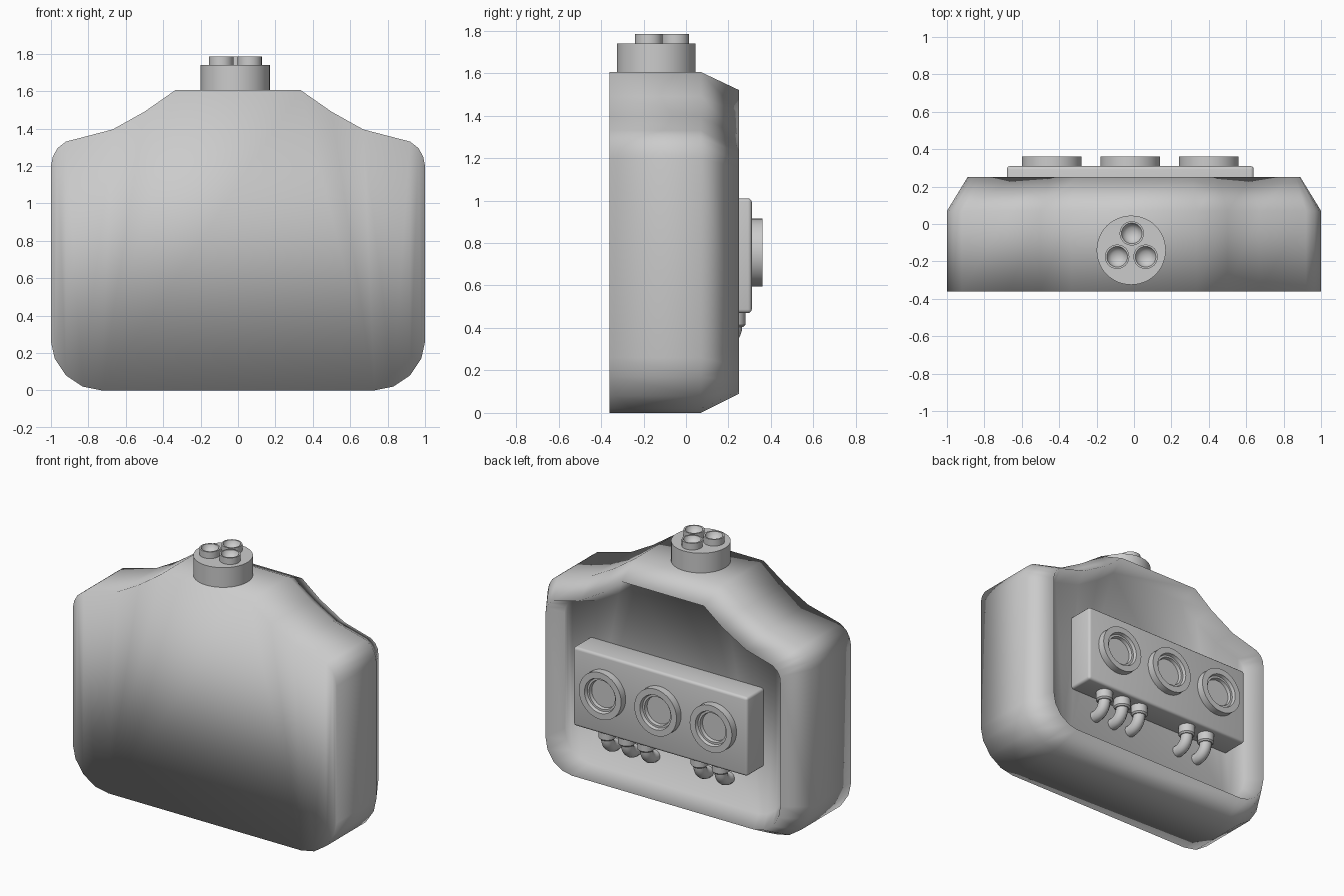
import bpy, bmesh, math
from mathutils import Matrix

if "Cube" in bpy.data.objects:
    bpy.data.objects.remove(bpy.data.objects["Cube"])


def finish(name, bm, smooth_angle=None):
    bmesh.ops.recalc_face_normals(bm, faces=bm.faces)
    me = bpy.data.meshes.new(name)
    bm.to_mesh(me)
    bm.free()
    ob = bpy.data.objects.new(name, me)
    bpy.context.collection.objects.link(ob)
    smooth(ob, smooth_angle)
    return ob


def smooth(ob, angle):
    bpy.ops.object.select_all(action='DESELECT')
    ob.select_set(True)
    bpy.context.view_layer.objects.active = ob
    if angle is None:
        bpy.ops.object.shade_smooth()
    else:
        bpy.ops.object.shade_smooth_by_angle(angle=math.radians(angle))


def lathe(name, profile, loc, seg=32, toward_back=False):
    """Spin (radius, height) points; closed with flat caps at both ends."""
    bm = bmesh.new()
    rings = [[bm.verts.new((r * math.cos(2 * math.pi * k / seg),
                            r * math.sin(2 * math.pi * k / seg), h))
              for k in range(seg)] for r, h in profile]
    for a, b in zip(rings, rings[1:]):
        for k in range(seg):
            n = (k + 1) % seg
            bm.faces.new((a[k], a[n], b[n], b[k]))
    bm.faces.new(rings[0])
    bm.faces.new(rings[-1])
    m = Matrix.Translation(loc)
    if toward_back:
        m = m @ Matrix.Rotation(-math.pi / 2, 4, 'X')
    bm.transform(m)
    return finish(name, bm, 35)


# Tank shell: half outlines (x, z) from top centre round to the bottom
outer = [(.335, 1.605), (.50, 1.49), (.67, 1.395), (.92, 1.33), (.965, 1.295),
         (.99, 1.25), (1, 1.20), (1, .26), (.98, .17), (.92, .08), (.83, .02), (.73, 0)]
rim = [(.31, 1.52), (.45, 1.41), (.63, 1.305), (.83, 1.25), (.865, 1.225),
       (.885, 1.19), (.89, 1.15), (.89, .30), (.875, .22), (.83, .15), (.76, .105), (.69, .09)]
floor = [(x * .93, .8 + (z - .8) * .93) for x, z in rim]

bm = bmesh.new()
rings = []
for half, y in ((outer, -.36), (outer, .07), (rim, .25), (floor, .13)):
    pts = half + [(-x, z) for x, z in reversed(half)]
    rings.append([bm.verts.new((x, y, z)) for x, z in pts])
for a, b in zip(rings, rings[1:]):
    for k in range(24):
        n = (k + 1) % 24
        bm.faces.new((a[k], a[n], b[n], b[k]))
# front face and recess floor, in strips running top to bottom
for r in (rings[0], rings[-1]):
    bm.faces.new((r[0], r[11], r[12], r[23]))
    for f in ((0, 1, 11), (1, 2, 11), (2, 3, 10, 11), (3, 4, 9, 10), (4, 5, 8, 9), (5, 6, 7, 8)):
        bm.faces.new([r[i] for i in f])
        bm.faces.new([r[23 - i] for i in f])
finish("tank_shell", bm)

# Filler cap with three small cups
lathe("filler_cap", [(.185, 1.55), (.185, 1.74)], (-.015, -.14, 0), 48)
for i, (x, y) in enumerate(((-.012, -.05), (-.09, -.175), (.062, -.175))):
    lathe(f"cap_cup_{i + 1}", [(.065, 1.73), (.065, 1.785), (.055, 1.785), (.048, 1.765),
                               (.03, 1.75), (.008, 1.745)], (x, y, 0))

# Gauge panel in the recess
bm = bmesh.new()
bmesh.ops.create_cube(bm, size=1)
bm.transform(Matrix.Translation((-.02, .205, .74)) @ Matrix.Diagonal((1.32, .21, .54, 1)))
bmesh.ops.bevel(bm, geom=bm.edges[:], offset=.018, segments=3, profile=.5, affect='EDGES')
finish("gauge_panel", bm, 40)

# Round gauges
for i, x in enumerate((-.44, -.02, .40)):
    lathe(f"gauge_{i + 1}", [(.16, .30), (.16, .36), (.118, .36), (.112, .338),
                             (.098, .338), (.094, .315)], (x, 0, .755), 40, True)

# Pipe elbows under the panel, bending into the recess floor
for i, x in enumerate((.44, .29, .145, -.26, -.42)):
    lathe(f"pipe_collar_{i + 1}", [(.045, .405), (.055, .415), (.055, .48)], (x, .225, 0), 24)
    path = [(.225, .45)]
    for k in range(9):
        t = math.pi / 2 * k / 8
        path.append((.145 + .08 * math.cos(t), .41 - .08 * math.sin(t)))
    path.append((.10, .33))
    cu = bpy.data.curves.new(f"pipe_{i + 1}", 'CURVE')
    cu.dimensions = '3D'
    cu.bevel_depth = .04
    cu.bevel_resolution = 4
    cu.use_fill_caps = True
    sp = cu.splines.new('POLY')
    sp.points.add(len(path) - 1)
    for p, (y, z) in zip(sp.points, path):
        p.co = (x, y, z, 1)
    ob = bpy.data.objects.new(f"pipe_{i + 1}", cu)
    bpy.context.collection.objects.link(ob)
    bpy.ops.object.select_all(action='DESELECT')
    ob.select_set(True)
    bpy.context.view_layer.objects.active = ob
    bpy.ops.object.convert(target='MESH')
    smooth(bpy.context.view_layer.objects.active, 40)
